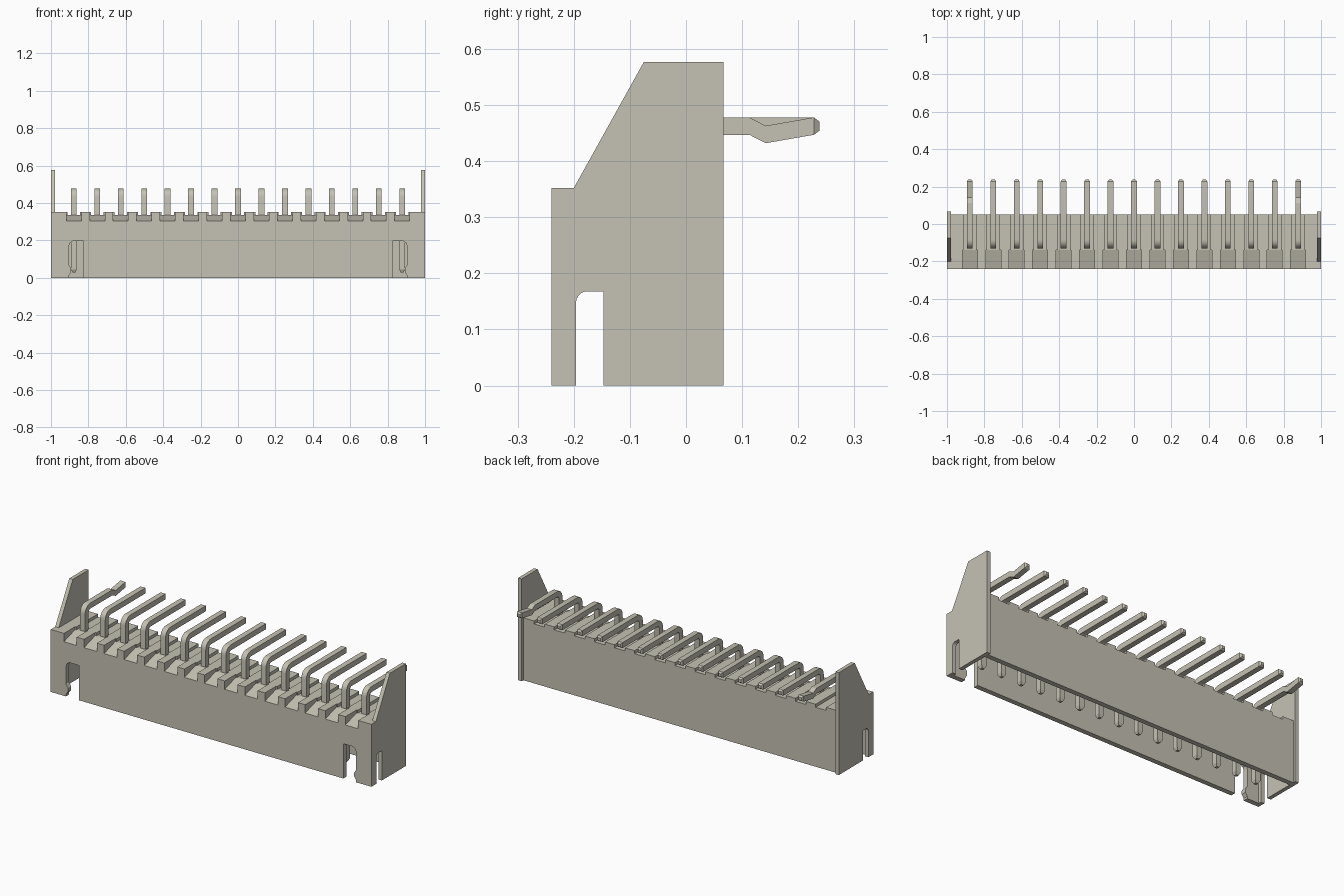
import bpy, bmesh, math
from mathutils import Vector

cube = bpy.data.objects.get("Cube")
if cube:
    bpy.data.objects.remove(cube, do_unlink=True)

mat = bpy.data.materials.new("warm_grey_plastic")
COL = (0.56, 0.54, 0.455, 1)
mat.use_nodes = True
mat.diffuse_color = COL
mat.node_tree.nodes["Principled BSDF"].inputs["Base Color"].default_value = COL

PINS, PITCH = 15, 0.1254
PIN_X = [(i - (PINS - 1) / 2) * PITCH for i in range(PINS)]
PLATE = 0.978                      # inner face of the end plates


def finish(bm, name):
    bmesh.ops.recalc_face_normals(bm, faces=bm.faces)
    me = bpy.data.meshes.new(name)
    bm.to_mesh(me)
    bm.free()
    me.materials.append(mat)
    ob = bpy.data.objects.new(name, me)
    bpy.context.collection.objects.link(ob)
    return ob


def prism(bm, pts, axis, a, b):
    """Extrude a 2D profile along x (points are y, z) or y (points are x, z)."""
    def place(p, t):
        return (t, p[0], p[1]) if axis == "x" else (p[0], t, p[1])
    face = bm.faces.new([bm.verts.new(place(p, a)) for p in pts])
    ext = bmesh.ops.extrude_face_region(bm, geom=[face])["geom"]
    shift = Vector((b - a, 0, 0) if axis == "x" else (0, b - a, 0))
    bmesh.ops.translate(bm, vec=shift,
                        verts=[v for v in ext if isinstance(v, bmesh.types.BMVert)])


# Housing: a downward-open channel
bm = bmesh.new()
prism(bm, [(-0.24, 0), (-0.212, 0), (-0.212, 0.25), (0.024, 0.25), (0.024, 0),
           (0.052, 0), (0.052, 0.352), (-0.24, 0.352)], "x", -PLATE, PLATE)
housing = finish(bm, "housing")

# Cutter one: sloped front notches and the two latch slots in the front wall
bm = bmesh.new()
for x in PIN_X:
    prism(bm, [(-0.3, 0.286), (-0.24, 0.305), (-0.14, 0.335), (-0.14, 0.4), (-0.3, 0.4)],
          "x", x - 0.04, x + 0.04)
SLOT = [(0.825, -0.02), (0.905, -0.02), (0.905, 0.012), (0.892, 0.03), (0.892, 0.05),
        (0.905, 0.07), (0.905, 0.165), (0.9, 0.185), (0.885, 0.196), (0.825, 0.196)]
for s in (1, -1):
    prism(bm, [(s * x, z) for x, z in SLOT], "y", -0.3, -0.2)
front_cutter = finish(bm, "front_cutter")

# Cutter two: narrower grooves running to the back
bm = bmesh.new()
for x in PIN_X:
    prism(bm, [(-0.16, 0.335), (0.1, 0.335), (0.1, 0.4), (-0.16, 0.4)],
          "x", x - 0.033, x + 0.033)
rear_cutter = finish(bm, "rear_cutter")

for cutter in (front_cutter, rear_cutter):
    cutter.hide_render = True
    mod = housing.modifiers.new("cut", "BOOLEAN")
    mod.operation, mod.solver, mod.object = "DIFFERENCE", "EXACT", cutter
deps = bpy.context.evaluated_depsgraph_get()
housing_mesh = bpy.data.meshes.new_from_object(housing.evaluated_get(deps))
housing.modifiers.clear()
housing.data = housing_mesh
for cutter in (front_cutter, rear_cutter):
    bpy.data.objects.remove(cutter, do_unlink=True)

# End plates with a round-cornered slot
arc = [(-0.176 - 0.02 * math.cos(t), 0.148 + 0.02 * math.sin(t))
       for t in [math.pi / 2 * i / 5 for i in range(6)]]
profile = ([(-0.24, 0), (-0.196, 0)] + arc +
           [(-0.147, 0.168), (-0.147, 0), (0.067, 0), (0.067, 0.577),
            (-0.075, 0.577), (-0.2, 0.352), (-0.24, 0.352)])
for s, side in ((1, "left"), (-1, "right")):
    bm = bmesh.new()
    prism(bm, profile, "x", s * PLATE, s * 1.0)
    finish(bm, side + "_end_plate")

# Contact pins: square section swept along a bent path
H, PY, PZ, R = 0.0155, -0.115, 0.4625, 0.03


def pin(name, x, kinked):
    # Each station: y, z, section direction in the yz plane, half size
    path = [(PY, 0.03, 0, 0.008), (PY, 0.045, 0, H)]
    for i in range(7):
        t = math.pi / 2 * i / 6
        path.append((PY + R - R * math.cos(t), PZ - R + R * math.sin(t), t, H))
    if kinked:
        path += [(0.113, PZ, math.pi / 2, H), (0.142, PZ - 0.015, math.pi / 2, H)]
    path += [(0.228, PZ, math.pi / 2, H), (0.238, PZ, math.pi / 2, 0.008)]
    bm = bmesh.new()
    rings = []
    for y, z, t, h in path:
        dy, dz = -math.cos(t) * h, math.sin(t) * h
        rings.append([bm.verts.new((x + sx * h, y + k * dy, z + k * dz))
                      for sx, k in ((-1, -1), (1, -1), (1, 1), (-1, 1))])
    for a, b in zip(rings, rings[1:]):
        for i in range(4):
            j = (i + 1) % 4
            bm.faces.new((a[i], a[j], b[j], b[i]))
    bm.faces.new(rings[0])
    bm.faces.new(rings[-1])
    return finish(bm, name)


pins = [pin(f"contact_pin_{i + 1}", x, i in (0, PINS - 1)) for i, x in enumerate(PIN_X)]

# Smooth only the gentle bends
bpy.ops.object.select_all(action="DESELECT")
for p in pins:
    p.select_set(True)
bpy.context.view_layer.objects.active = pins[0]
bpy.ops.object.shade_smooth_by_angle(angle=math.radians(20))
